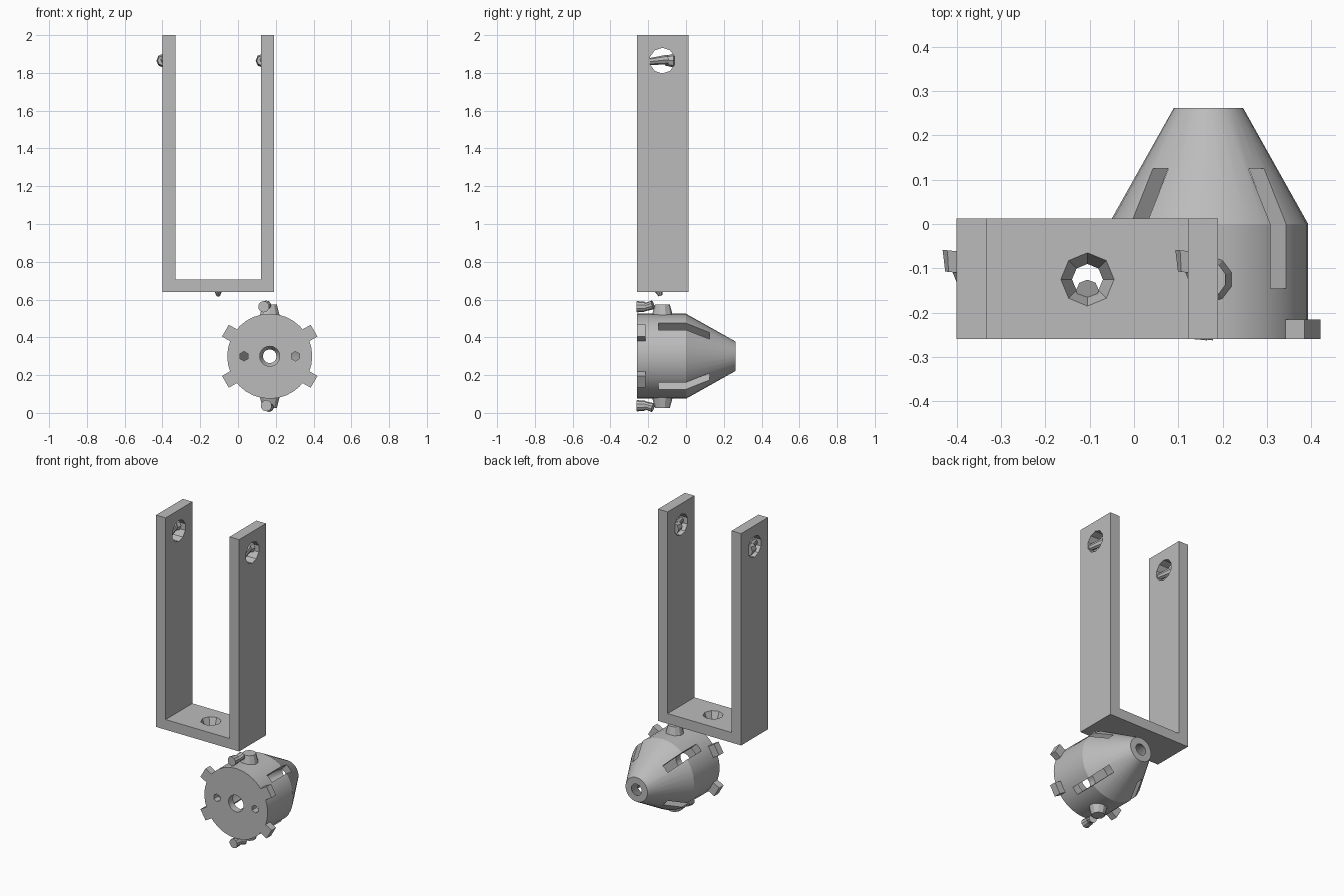
import bpy, bmesh
from math import radians, pi
from mathutils import Vector, Matrix

old = bpy.data.objects.get("Cube")
if old:
    bpy.data.objects.remove(old, do_unlink=True)

grey = bpy.data.materials.new("plain_grey")
grey.use_nodes = True
grey.diffuse_color = (0.5, 0.5, 0.5, 1)
grey.node_tree.nodes["Principled BSDF"].inputs["Base Color"].default_value = (0.5, 0.5, 0.5, 1)

CX, CZ, KY = 0.168, 0.3, -0.125   # body axis and knob position
FRONT = -0.26


def make(name, bm):
    bmesh.ops.recalc_face_normals(bm, faces=bm.faces)
    mesh = bpy.data.meshes.new(name)
    bm.to_mesh(mesh)
    bm.free()
    mesh.materials.append(grey)
    ob = bpy.data.objects.new(name, mesh)
    bpy.context.collection.objects.link(ob)
    return ob


def box(name, lo, hi, matrix=Matrix()):
    lo, hi = Vector(lo), Vector(hi)
    bm = bmesh.new()
    bmesh.ops.create_cube(bm, size=1)
    bmesh.ops.scale(bm, vec=hi - lo, verts=bm.verts)
    bmesh.ops.translate(bm, vec=(lo + hi) / 2, verts=bm.verts)
    bmesh.ops.transform(bm, matrix=matrix, verts=bm.verts)
    return make(name, bm)


def rod(name, segments, sides=10):
    """Chain of tapered cylinders: (start, end, start radius, end radius)."""
    bm = bmesh.new()
    for a, b, r1, r2 in segments:
        a, b = Vector(a), Vector(b)
        turn = (b - a).to_track_quat("Z", "Y").to_matrix().to_4x4()
        bmesh.ops.create_cone(bm, cap_ends=True, segments=sides, radius1=r1, radius2=r2,
                              depth=(b - a).length,
                              matrix=Matrix.Translation((a + b) / 2) @ turn)
    return make(name, bm)


def cut(ob, cutters):
    for c in cutters:
        c.hide_render = True
        mod = ob.modifiers.new("cut", "BOOLEAN")
        mod.operation = "DIFFERENCE"
        mod.solver = "EXACT"
        mod.object = c
        bpy.context.view_layer.objects.active = ob
        bpy.ops.object.modifier_apply(modifier=mod.name)
        bpy.data.objects.remove(c, do_unlink=True)


def radial(angle):
    return Matrix.Translation((CX, 0, CZ)) @ Matrix.Rotation(-radians(angle), 4, "Y")


# U-shaped bracket, extruded from its front outline
outline = [(-0.4, 0.64), (0.19, 0.64), (0.19, 2), (0.122, 2),
           (0.122, 0.705), (-0.332, 0.705), (-0.332, 2), (-0.4, 2)]
bm = bmesh.new()
face = bm.faces.new([bm.verts.new((x, FRONT, z)) for x, z in outline])
ext = bmesh.ops.extrude_face_region(bm, geom=[face])
bmesh.ops.translate(bm, vec=(0, 0.272, 0),
                    verts=[v for v in ext["geom"] if isinstance(v, bmesh.types.BMVert)])
bracket = make("bracket", bm)
cut(bracket, [
    rod("arm_hole", [((-0.6, KY, 1.865), (0.4, KY, 1.865), 0.068, 0.068)]),
    rod("base_hole", [((-0.105, KY, 0.63), (-0.105, KY, 0.715), 0.031, 0.064)], 8),
])

# Small pins sitting in the bracket holes
for side, x in (("right", -0.395), ("left", 0.13)):
    rod(side + "_arm_pin", [
        ((x + 0.04, -0.195, 1.86), (x + 0.01, -0.10, 1.87), 0.018, 0.026),
        ((x - 0.005, -0.11, 1.865), (x, -0.062, 1.865), 0.026, 0.037),
    ], 8)
rod("base_pin", [((-0.105, -0.15, 0.66), (-0.105, -0.135, 0.62), 0.026, 0.01)], 8)

# Hollow body: cylinder with a conical tail, spun about its long axis
profile = [(0.053, FRONT), (0.225, FRONT), (0.225, 0), (0.078, 0.262),
           (0.036, 0.262), (0.172, 0), (0.172, -0.215), (0.053, -0.215)]
bm = bmesh.new()
verts = [bm.verts.new((CX + r, y, CZ)) for r, y in profile]
edges = [bm.edges.new((v, verts[i - 1])) for i, v in enumerate(verts)]
bmesh.ops.spin(bm, geom=verts + edges, cent=(CX, 0, CZ), axis=(0, 1, 0),
               angle=2 * pi, steps=32)
bmesh.ops.remove_doubles(bm, verts=bm.verts, dist=0.0005)
body = make("body", bm)
cutters = [box("slot", (0.06, -0.145, -0.025), (0.3, 0.125, 0.025), radial(a))
           for a in (45, 135, 225, 315)]
cutters += [rod("face_hole", [((x, -0.3, CZ), (x, -0.18, CZ), 0.025, 0.025)], 6)
            for x in (CX - 0.136, CX + 0.136)]
cut(body, cutters)
bpy.ops.object.select_all(action="DESELECT")
body.select_set(True)
bpy.context.view_layer.objects.active = body
bpy.ops.object.shade_smooth_by_angle(angle=radians(25))

# Four lugs around the front rim
for i, a in enumerate((30, 150, 210, 330)):
    box(f"rim_lug_{i + 1}", (0.2, FRONT, -0.036), (0.271, -0.215, 0.036), radial(a))

# Tapered knobs and little bent pins above and below the body
for name, s in (("top", 1), ("bottom", -1)):
    rod(name + "_knob", [((CX, KY, CZ + s * 0.2), (CX, KY, CZ + s * 0.273), 0.059, 0.04)])
    x = CX - 0.032 if s > 0 else CX - 0.018
    rod(name + "_pin", [
        ((x, FRONT, CZ + s * 0.262), (x + 0.004, -0.215, CZ + s * 0.262), 0.03, 0.026),
        ((x + 0.002, -0.225, CZ + s * 0.257), (x + 0.016, -0.175, CZ + s * 0.272), 0.02, 0.024),
    ])
